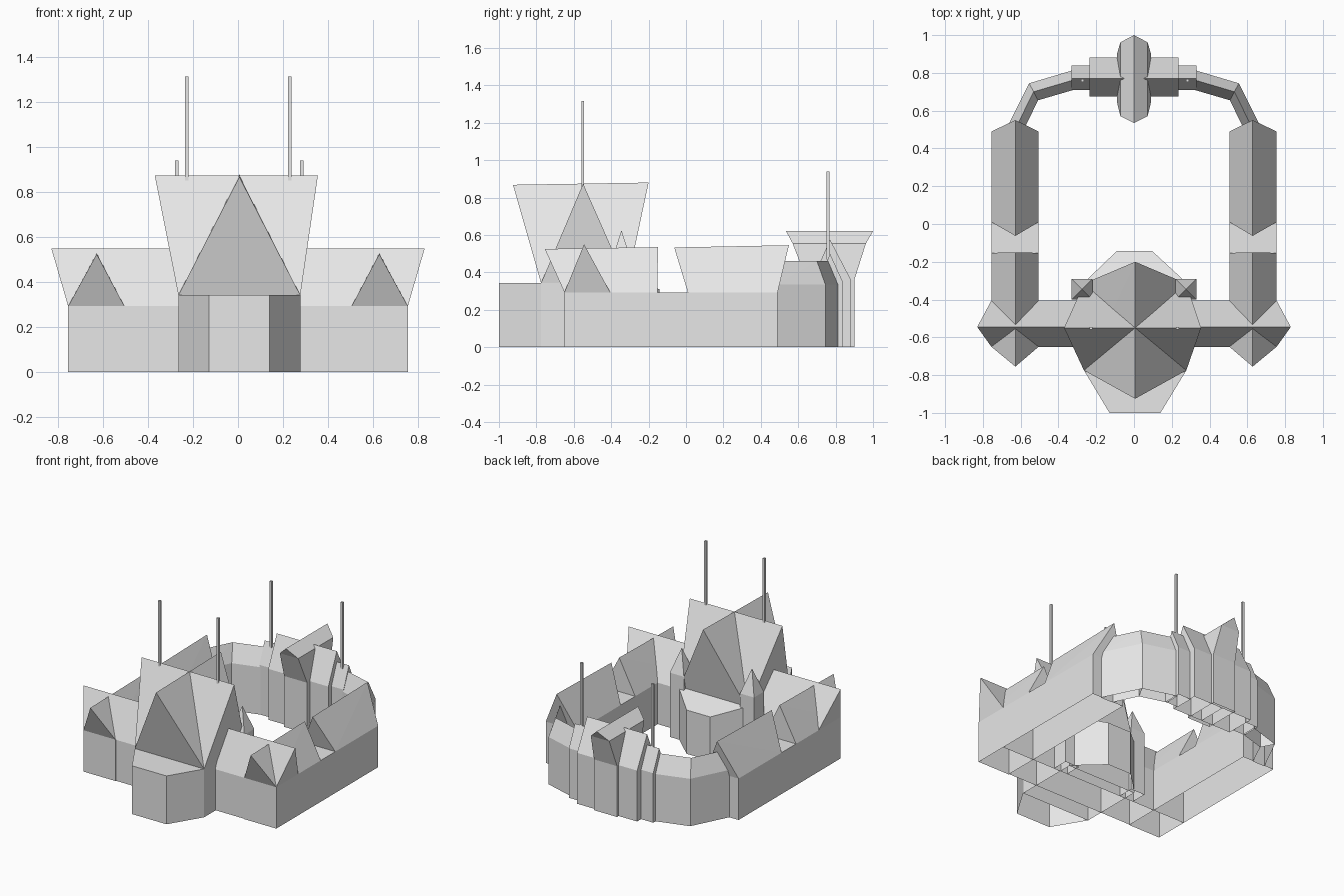
import bpy
import bmesh

cube = bpy.data.objects.get("Cube")
if cube:
    bpy.data.objects.remove(cube, do_unlink=True)

stone = bpy.data.materials.new("pale grey")
stone.use_nodes = True
GREY = (0.8, 0.8, 0.8, 1)
stone.diffuse_color = GREY
stone.node_tree.nodes["Principled BSDF"].inputs["Base Color"].default_value = GREY


def solid(name, points, open_top=False):
    """Convex shell around a few corner points, open underneath."""
    bm = bmesh.new()
    for p in points:
        bm.verts.new(p)
    res = bmesh.ops.convex_hull(bm, input=bm.verts[:])
    loose = {v for v in res["geom_interior"] + res["geom_unused"]
             if isinstance(v, bmesh.types.BMVert) and v.is_valid}
    bmesh.ops.delete(bm, geom=list(loose), context="VERTS")
    bmesh.ops.dissolve_limit(bm, angle_limit=0.01, verts=bm.verts[:], edges=bm.edges[:])
    bmesh.ops.recalc_face_normals(bm, faces=bm.faces[:])
    bm.normal_update()
    hidden = [f for f in bm.faces
              if f.normal.z < -0.99 or (open_top and f.normal.z > 0.99)]
    bmesh.ops.delete(bm, geom=hidden, context="FACES")
    mesh = bpy.data.meshes.new(name)
    bm.to_mesh(mesh)
    bm.free()
    mesh.materials.append(stone)
    obj = bpy.data.objects.new(name, mesh)
    bpy.context.collection.objects.link(obj)
    return obj


def rect(x0, x1, y0, y1, z):
    return [(x0, y0, z), (x1, y0, z), (x1, y1, z), (x0, y1, z)]


def box(name, x0, x1, y0, y1, z0, z1, open_top=False):
    return solid(name, rect(x0, x1, y0, y1, z0) + rect(x0, x1, y0, y1, z1), open_top)


def bay(name, outline):
    """Angled bay from (x, y, wall height) corners."""
    return solid(name, outline + [(x, y, 0) for x, y, z in outline])


def mast(name, x, y, z0, z1, r=0.0078):
    return box(name, x - r, x + r, y - r, y + r, z0, z1)


EAVE = 0.293
TOWER_EAVE = 0.342

# Front range with its long overhanging cross roof
box("front_range", -0.755, 0.755, -0.645, -0.405, 0, EAVE, open_top=True)
solid("front_range_roof", rect(-0.755, 0.755, -0.65, -0.405, EAVE)
      + [(-0.83, -0.545, 0.55), (0.83, -0.545, 0.55)])

# Main pavilion: two crossing gables whose ridges lean outwards
TOWER = (-0.265, 0.277, -0.775, -0.315)
box("main_pavilion", *TOWER, 0, TOWER_EAVE, open_top=True)
base = rect(*TOWER, TOWER_EAVE)
solid("pavilion_roof_across", base + [(-0.37, -0.55, 0.874), (0.355, -0.55, 0.874)])
solid("pavilion_roof_along", base + [(0.006, -0.925, 0.868), (0.006, -0.2, 0.88)])

# Angled bays in front of and behind the pavilion, the rear one with a lean-to top
bay("front_bay", [(-0.265, -0.775, TOWER_EAVE), (-0.13, -1, TOWER_EAVE),
                  (0.14, -1, TOWER_EAVE), (0.277, -0.775, TOWER_EAVE)])
bay("rear_bay", [(-0.265, -0.31, 0.365), (-0.09, -0.142, 0.31),
                 (0.095, -0.142, 0.31), (0.277, -0.31, 0.365)])

for side, s in (("left", 1), ("right", -1)):
    # Side wing, flat between its two gabled roofs
    x0, x1, mid = s * 0.505, s * 0.755, s * 0.628
    box(side + "_wing", x0, x1, -0.65, 0.49, 0, EAVE, open_top=True)
    box(side + "_wing_terrace", x0, x1, -0.153, 0.01, EAVE - 0.008, EAVE)
    solid(side + "_wing_front_roof", rect(x0, x1, -0.65, -0.153, EAVE)
          + [(mid, -0.755, 0.525), (mid, -0.15, 0.535)])
    solid(side + "_wing_rear_roof", rect(x0, x1, 0.01, 0.49, EAVE)
          + [(mid, -0.063, 0.533), (mid, 0.55, 0.545)])

    # Stair turret with a pointed cap
    tx, ty, r = s * 0.275, -0.345, 0.055
    box(side + "_turret", tx - r, tx + r, ty - r, ty + r, 0, 0.455, open_top=True)
    solid(side + "_turret_cap", rect(tx - r, tx + r, ty - r, ty + r, 0.455)
          + [(tx, ty, 0.625)])

    # Curved gallery in two straight ridged lengths: outer and inner corners
    corners = [((0.685, 0.485), (0.59, 0.485)),
               ((0.555, 0.745), (0.508, 0.655)),
               ((0.32, 0.815), (0.32, 0.71))]
    for i in range(2):
        pts = []
        for outer, inner in corners[i:i + 2]:
            for x, y in (outer, inner):
                pts += [(s * x, y, 0), (s * x, y, 0.335)]
            pts.append((s * (outer[0] + inner[0]) / 2, (outer[1] + inner[1]) / 2, 0.46))
        solid(f"{side}_gallery_{i + 1}", pts)

    # Stepped gallery blocks towards the gate
    for name, xa, xb, ya, yb, wall, ridge in (
            ("outer_block", 0.23, 0.33, 0.71, 0.838, 0.35, 0.50),
            ("inner_block", 0.0, 0.235, 0.675, 0.882, 0.36, 0.575)):
        solid(f"{side}_{name}", rect(s * xa, s * xb, ya, yb, 0)
              + rect(s * xa, s * xb, ya, yb, wall)
              + [(s * xa, 0.77, ridge), (s * xb, 0.77, ridge)])

    mast(side + "_front_mast", s * 0.229 + 0.002, -0.552, 0.85, 1.315)
    mast(side + "_rear_mast", s * 0.278 + 0.006, 0.76, 0.47, 0.94)

# Gate pavilion: straight shaft, flared upper walls, small gabled cap
GATE_EAVE = rect(-0.072, 0.072, 0.57, 0.962, 0.555)
GATE_WALL = rect(-0.09, 0.09, 0.645, 0.9, 0.36)
solid("gate_shaft", rect(-0.09, 0.09, 0.645, 0.9, 0) + GATE_WALL, open_top=True)
solid("gate_flare", GATE_WALL + GATE_EAVE, open_top=True)
solid("gate_cap", GATE_EAVE + [(0, 0.535, 0.62), (0, 1.0, 0.62)])
